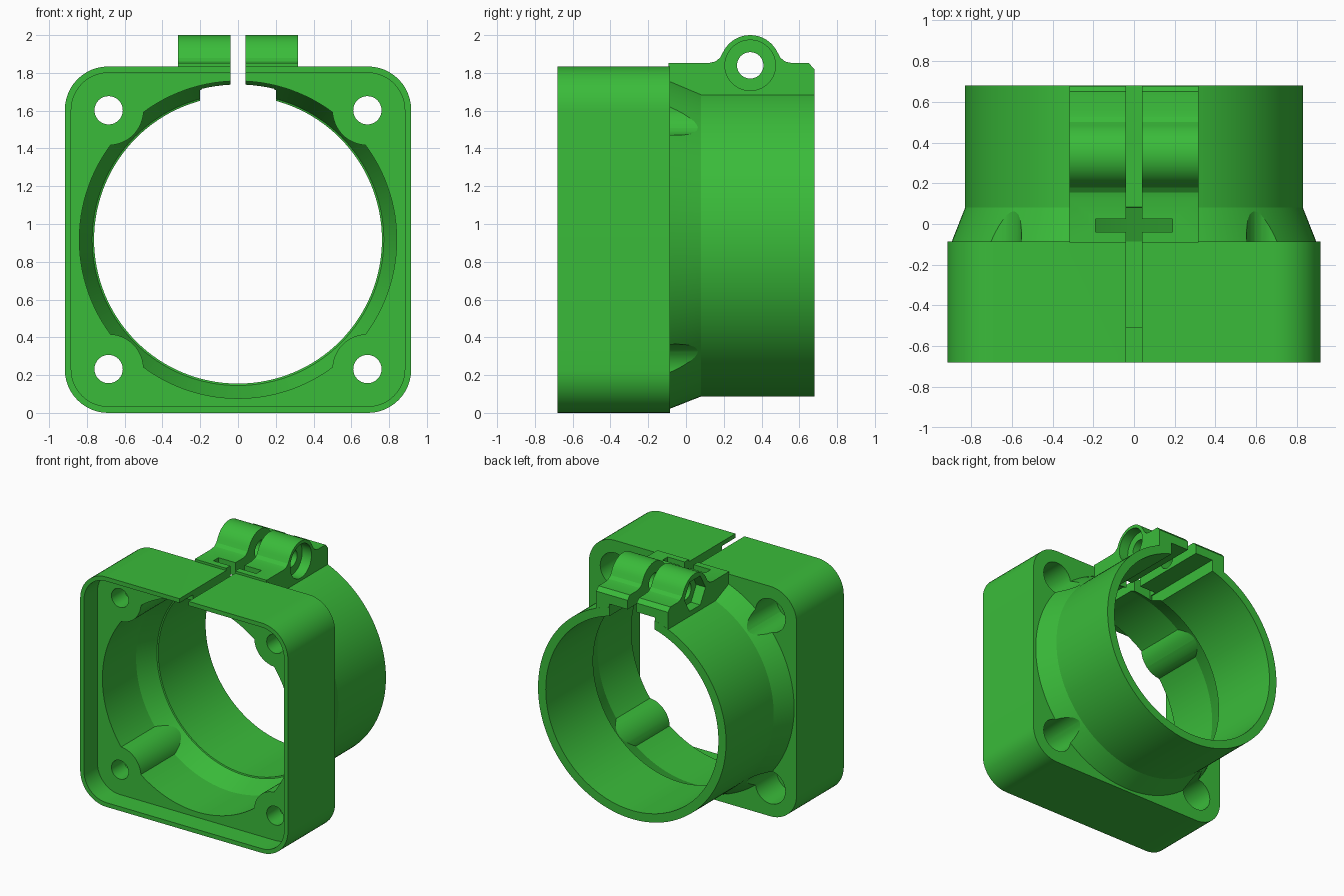
import bpy, bmesh, math
from mathutils import Vector

if "Cube" in bpy.data.objects:
    bpy.data.objects.remove(bpy.data.objects["Cube"])

CZ = 0.917      # height of the bore axis
SCREW = 0.685   # screw offset from the axis

green = bpy.data.materials.new("green plastic")
green.diffuse_color = (0.042, 0.5, 0.042, 1)
green.use_nodes = True
green.node_tree.nodes["Principled BSDF"].inputs["Base Color"].default_value = green.diffuse_color


def finish(name, bm):
    bmesh.ops.recalc_face_normals(bm, faces=bm.faces)
    me = bpy.data.meshes.new(name)
    bm.to_mesh(me)
    bm.free()
    me.materials.append(green)
    ob = bpy.data.objects.new(name, me)
    bpy.context.collection.objects.link(ob)
    return ob


def prism(name, pts, a, b, axis):
    """Extrude a 2D outline from a to b; (x, z) along y or (y, z) along x."""
    bm = bmesh.new()
    place = (lambda u, v, t: (u, t, v)) if axis == 'y' else (lambda u, v, t: (t, u, v))
    lo = [bm.verts.new(place(u, v, a)) for u, v in pts]
    hi = [bm.verts.new(place(u, v, b)) for u, v in pts]
    bm.faces.new(lo)
    bm.faces.new(hi)
    n = len(pts)
    for i in range(n):
        j = (i + 1) % n
        bm.faces.new((lo[i], lo[j], hi[j], hi[i]))
    return finish(name, bm)


def arc(cu, cv, r, a0, a1, n):
    return [(cu + r * math.cos(math.radians(a0 + (a1 - a0) * i / n)),
             cv + r * math.sin(math.radians(a0 + (a1 - a0) * i / n))) for i in range(n + 1)]


def circle(cu, cv, r, n=48):
    return arc(cu, cv, r, 0, 360, n)[:-1]


def rounded_square(h, r):
    pts = []
    for k, (sx, sz) in enumerate([(1, 1), (-1, 1), (-1, -1), (1, -1)]):
        pts += arc(sx * (h - r), CZ + sz * (h - r), r, 90 * k, 90 * k + 90, 12)
    return pts


def box(name, x0, x1, y0, y1, z0, z1):
    return prism(name, [(x0, z0), (x1, z0), (x1, z1), (x0, z1)], y0, y1, 'y')


def tube(name, profile, n=128):
    """Solid of revolution about the bore axis from (radius, y) stations."""
    bm = bmesh.new()
    rings = [[bm.verts.new((u, y, v)) for u, v in circle(0, CZ, r, n)] for r, y in profile]
    bm.faces.new(rings[0])
    bm.faces.new(rings[-1])
    for p, q in zip(rings, rings[1:]):
        for i in range(n):
            j = (i + 1) % n
            bm.faces.new((p[i], p[j], q[j], q[i]))
    return finish(name, bm)


def combine(ob, other, op):
    mod = ob.modifiers.new(op, 'BOOLEAN')
    mod.object, mod.operation, mod.solver = other, op, 'EXACT'
    bpy.context.view_layer.update()
    dg = bpy.context.evaluated_depsgraph_get()
    me = bpy.data.meshes.new_from_object(ob.evaluated_get(dg))
    ob.modifiers.clear()
    ob.data = me
    bpy.data.objects.remove(other)


# Square body with tapered neck and round collar
body = prism("clamp_housing", rounded_square(0.917, 0.23), -0.68, -0.085, 'y')
combine(body, tube("collar", [(0.895, -0.2), (0.895, -0.085), (0.83, 0.08), (0.83, 0.68)]), 'UNION')

# Clamp ears with a rounded lug
ear = [(-0.092, 1.58), (-0.092, 1.852), (0.12, 1.852), (0.155, 1.86), (0.18, 1.88)]
ear += arc(0.34, 1.84, 0.16, 155, 25, 20)
ear += [(0.50, 1.88), (0.525, 1.86), (0.56, 1.852), (0.65, 1.852), (0.679, 1.82), (0.679, 1.58)]
combine(body, prism("ears", ear, -0.317, 0.317, 'x'), 'UNION')

# Stepped bore, leaving the four screw posts standing
bore = tube("bore", [(0.84, -0.55), (0.84, -0.085), (0.772, 0.08), (0.762, 0.083), (0.762, 0.8)])
corners = [(sx * SCREW, CZ + sz * SCREW) for sx in (-1, 1) for sz in (-1, 1)]
for x, z in corners:
    combine(bore, prism("post", circle(x, z, 0.185), -0.7, 0.2, 'y'), 'DIFFERENCE')
combine(body, bore, 'DIFFERENCE')

# Shallow front recess
combine(body, prism("recess", rounded_square(0.883, 0.196), -0.8, -0.51, 'y'), 'DIFFERENCE')

# Screw holes and rear screw-head pockets
for x, z in corners:
    combine(body, prism("hole", circle(x, z, 0.075, 32), -0.8, 0.0, 'y'), 'DIFFERENCE')
    combine(body, prism("pocket", circle(x, z, 0.132, 40), -0.35, 0.4, 'y'), 'DIFFERENCE')

# Channel under the ears, cross slot and long slit
combine(body, box("channel", -0.2, 0.2, -0.03, 0.8, 1.4, 1.748), 'DIFFERENCE')
combine(body, box("cross_slot", -0.19, 0.19, -0.04, 0.025, 1.4, 2.1), 'DIFFERENCE')
combine(body, box("slit", -0.04, 0.04, -0.8, 0.8, 1.4, 2.1), 'DIFFERENCE')

# Clamp bolt hole, round head seat on one side and hex nut seat on the other
combine(body, prism("bolt_hole", circle(0.34, 1.84, 0.07, 32), -0.5, 0.5, 'x'), 'DIFFERENCE')
combine(body, prism("head_seat", circle(0.34, 1.84, 0.134, 40), 0.235, 0.5, 'x'), 'DIFFERENCE')
combine(body, prism("nut_seat", circle(0.34, 1.84, 0.134, 6), -0.5, -0.235, 'x'), 'DIFFERENCE')

# Smooth curved walls, keep machined edges crisp
bpy.context.view_layer.objects.active = body
body.select_set(True)
bpy.ops.object.shade_smooth_by_angle(angle=math.radians(20))
